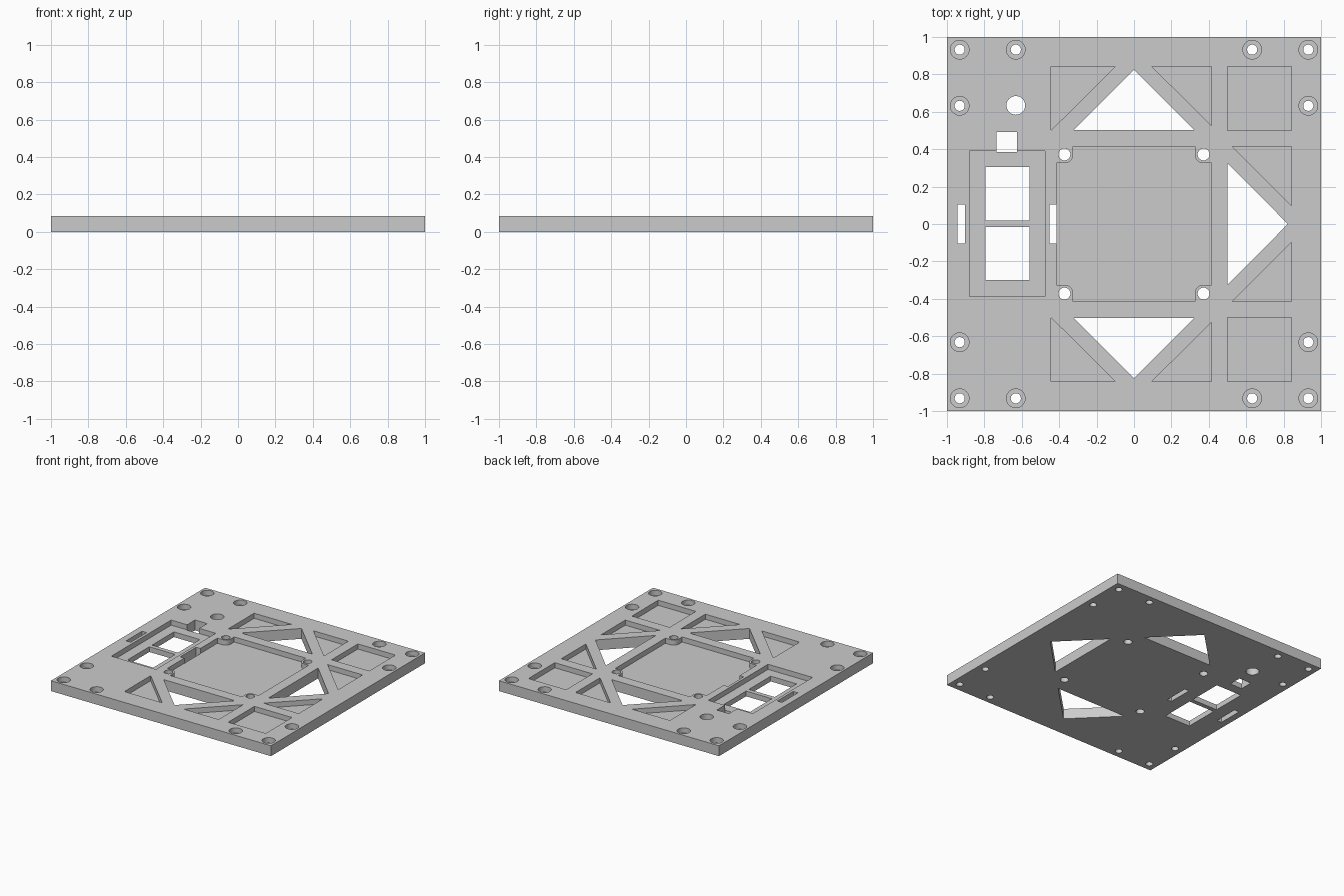
import bpy, bmesh, math

TOP = 0.085
FLOOR = 0.043          # floor of the recesses
BELOW, ABOVE = -0.1, 0.2

if "Cube" in bpy.data.objects:
    bpy.data.objects.remove(bpy.data.objects["Cube"])

grey = bpy.data.materials.new("plate_grey")
grey.use_nodes = True
colour = (0.6, 0.6, 0.6, 1)
grey.diffuse_color = colour
grey.node_tree.nodes["Principled BSDF"].inputs["Base Color"].default_value = colour


def prism(bm, pts, z0, z1):
    """Upright prism from a 2D outline."""
    face = bm.faces.new([bm.verts.new((x, y, z0)) for x, y in pts])
    out = bmesh.ops.extrude_face_region(bm, geom=[face])
    verts = [g for g in out["geom"] if isinstance(g, bmesh.types.BMVert)]
    bmesh.ops.translate(bm, vec=(0, 0, z1 - z0), verts=verts)


def rect(x0, x1, y0, y1):
    return [(x0, y0), (x1, y0), (x1, y1), (x0, y1)]


def circle(x, y, r, n=32):
    return [(x + r * math.cos(math.tau * i / n), y + r * math.sin(math.tau * i / n))
            for i in range(n)]


def make(name, outlines, z0, z1):
    bm = bmesh.new()
    for pts in outlines:
        prism(bm, pts, z0, z1)
    bmesh.ops.recalc_face_normals(bm, faces=bm.faces)
    mesh = bpy.data.meshes.new(name)
    bm.to_mesh(mesh)
    bm.free()
    mesh.materials.append(grey)
    obj = bpy.data.objects.new(name, mesh)
    bpy.context.collection.objects.link(obj)
    return obj


# Central recess with a rounded boss left standing in each corner
EDGE, HOLE, BOSS = 0.415, 0.372, 0.047
corner = [(EDGE, HOLE - BOSS)]
for i in range(9):
    a = -math.pi / 2 - i * math.pi / 16
    corner.append((HOLE + BOSS * math.cos(a), HOLE + BOSS * math.sin(a)))
corner.append((HOLE - BOSS, EDGE))
centre = []
for k in range(4):
    c, s = round(math.cos(k * math.pi / 2)), round(math.sin(k * math.pi / 2))
    centre += [(c * x - s * y, s * x + c * y) for x, y in corner]

# Screw positions around the border
screws = []
for sx in (-1, 1):
    for sy in (-1, 1):
        screws += [(sx * x, sy * y) for x, y in
                   ((0.932, 0.932), (0.632, 0.932), (0.932, 0.632))]

# Blind recesses
pockets = [centre, rect(-0.88, -0.475, -0.387, 0.389)]
for s in (-1, 1):
    pockets += [
        rect(0.5, 0.842, *sorted((s * 0.501, s * 0.842))),
        [(-0.443, s * 0.842), (-0.1, s * 0.842), (-0.443, s * 0.501)],
        [(0.096, s * 0.842), (0.414, s * 0.842), (0.414, s * 0.525)],
        [(0.524, s * 0.415), (0.842, s * 0.415), (0.842, s * 0.098)],
    ]
pockets += [circle(x, y, 0.05) for x, y in screws]

# Openings that pass right through
holes = [circle(x, y, 0.027) for x, y in screws]
holes += [circle(sx * HOLE, sy * HOLE, 0.032) for sx in (-1, 1) for sy in (-1, 1)]
holes += [
    circle(-0.632, 0.634, 0.05),
    rect(-0.735, -0.625, 0.385, 0.492),
    rect(-0.795, -0.56, 0.02, 0.304),
    rect(-0.795, -0.56, -0.3, -0.016),
    rect(-0.945, -0.903, -0.103, 0.103),
    rect(-0.453, -0.414, -0.103, 0.103),
    [(-0.324, 0.502), (0.324, 0.502), (0, 0.824)],
    [(-0.324, -0.502), (0.324, -0.502), (0, -0.824)],
    [(0.501, -0.324), (0.501, 0.324), (0.823, 0)],
]

plate = make("mounting_plate", [rect(-1, 1, -1, 1)], 0, TOP)
cutters = [make("recess_cutter", pockets, FLOOR, ABOVE),
           make("opening_cutter", holes, BELOW, ABOVE)]
for cutter in cutters:
    mod = plate.modifiers.new(cutter.name, "BOOLEAN")
    mod.operation = "DIFFERENCE"
    mod.solver = "EXACT"
    mod.object = cutter
    cutter.hide_render = True

# Bake the cuts, then drop the cutters
bpy.context.view_layer.update()
graph = bpy.context.evaluated_depsgraph_get()
cut = bpy.data.meshes.new_from_object(plate.evaluated_get(graph))
plate.modifiers.clear()
plate.data = cut
for cutter in cutters:
    bpy.data.objects.remove(cutter)

bpy.context.view_layer.objects.active = plate
plate.select_set(True)
bpy.ops.object.shade_smooth_by_angle(angle=math.radians(30))
